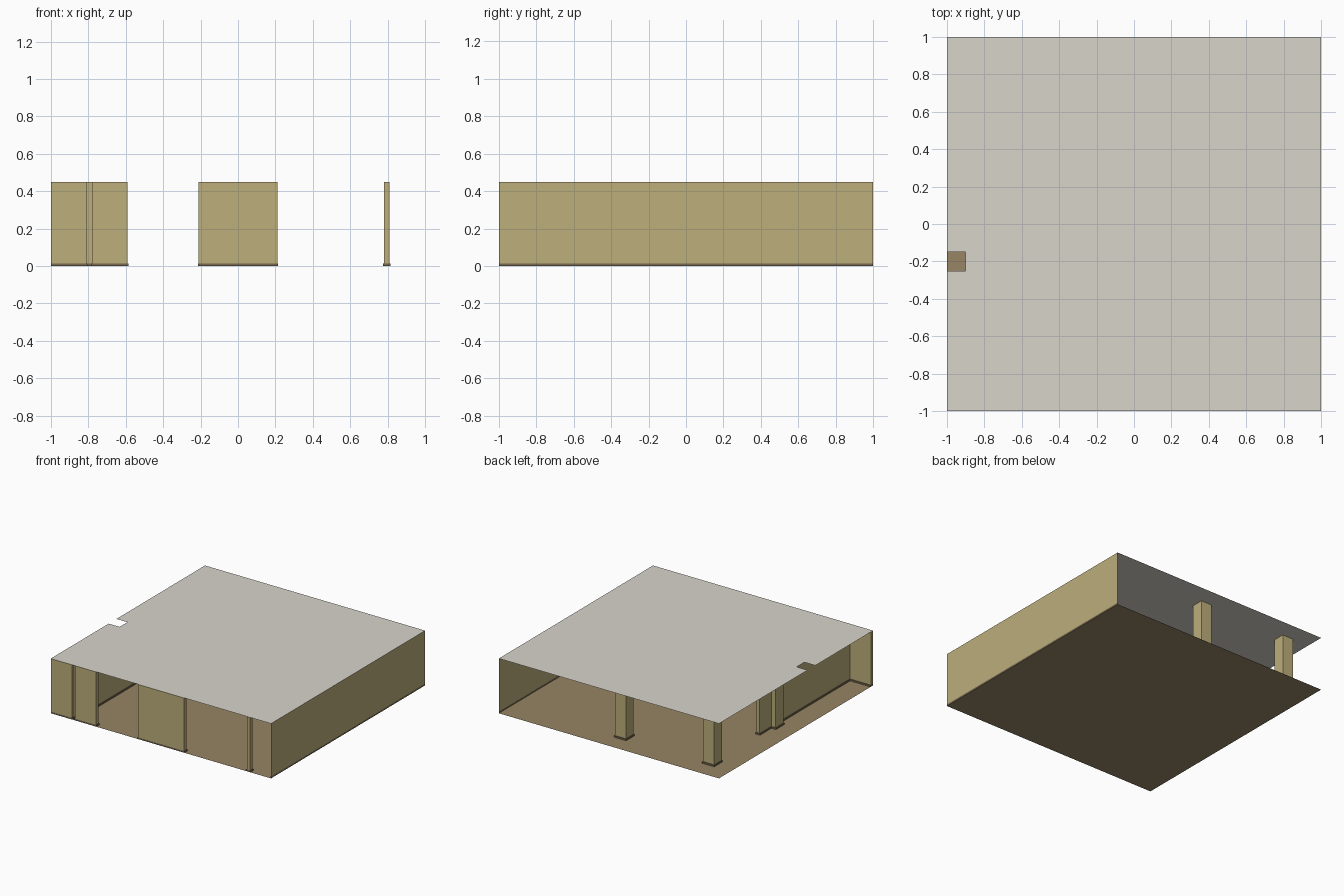
import bpy, bmesh

cube = bpy.data.objects.get("Cube")
if cube:
    bpy.data.objects.remove(cube, do_unlink=True)

HEIGHT = 0.45      # storey height
SKIRT = 0.014      # skirting height
LIP = 0.005        # skirting projection
THICK = 0.03       # wall thickness


def material(name, rgb):
    m = bpy.data.materials.new(name)
    m.use_nodes = True
    colour = (*rgb, 1)
    m.diffuse_color = colour
    m.node_tree.nodes["Principled BSDF"].inputs["Base Color"].default_value = colour
    return m


WALL = material("tan plaster", (0.51, 0.425, 0.2))
FLOOR = material("brown floor", (0.31, 0.235, 0.128))
CEILING = material("pale grey ceiling", (0.69, 0.66, 0.6))
TRIM = material("dark brown skirting", (0.18, 0.14, 0.08))


def finish(name, bm, mat):
    mesh = bpy.data.meshes.new(name)
    bm.to_mesh(mesh)
    bm.free()
    mesh.materials.append(mat)
    obj = bpy.data.objects.new(name, mesh)
    bpy.context.collection.objects.link(obj)
    return obj


def sheet(name, points, mat):
    bm = bmesh.new()
    bm.faces.new([bm.verts.new(p) for p in points])
    return finish(name, bm, mat)


def box(name, x, y, z, mat):
    bm = bmesh.new()
    bmesh.ops.create_cube(bm, size=1)
    for v in bm.verts:
        v.co = [r[0] if c < 0 else r[1] for c, r in zip(v.co, (x, y, z))]
    return finish(name, bm, mat)


def wall(name, x, y):
    """Upright block with a skirting around its foot."""
    box(name, x, y, (SKIRT, HEIGHT - 0.001), WALL)
    wide = [(max(r[0] - LIP, -1), min(r[1] + LIP, 1)) for r in (x, y)]
    box(name + "_skirting", *wide, (0.001, SKIRT), TRIM)


# Floor, and ceiling with a square shaft opening at one edge
sheet("floor", [(-1, -1, 0), (1, -1, 0), (1, 1, 0), (-1, 1, 0)], FLOOR)
outline = [(-1, -1), (1, -1), (1, 1), (-1, 1),
           (-1, -0.15), (-0.9, -0.15), (-0.9, -0.25), (-1, -0.25)]
sheet("ceiling", [(x, y, HEIGHT) for x, y in outline], CEILING)

# Thin solid side wall with its skirting band
for name, low, high, mat in (("side_wall", SKIRT, HEIGHT, WALL),
                             ("side_wall_skirting", 0, SKIRT, TRIM)):
    sheet(name, [(1, -1, low), (1, 1, low), (1, 1, high), (1, -1, high)], mat)

# Front wall pieces between the openings
front = (-1, -1 + THICK)
for name, x in (("front_corner_panel", (-1, -0.81)),
                ("front_door_panel", (-0.78, -0.59)),
                ("front_middle_panel", (-0.21, 0.21)),
                ("front_post", (0.78, 0.81))):
    wall(name, x, front)

# Inner partition running back from the front wall
wall("partition", (-0.81, -0.78), (-1 + THICK, 0.2))

# Square columns on a regular grid
for cx in (-0.8, 0):
    for cy in (0, 0.8):
        wall("column", (cx - 0.05, cx + 0.05), (cy - 0.05, cy + 0.05))
